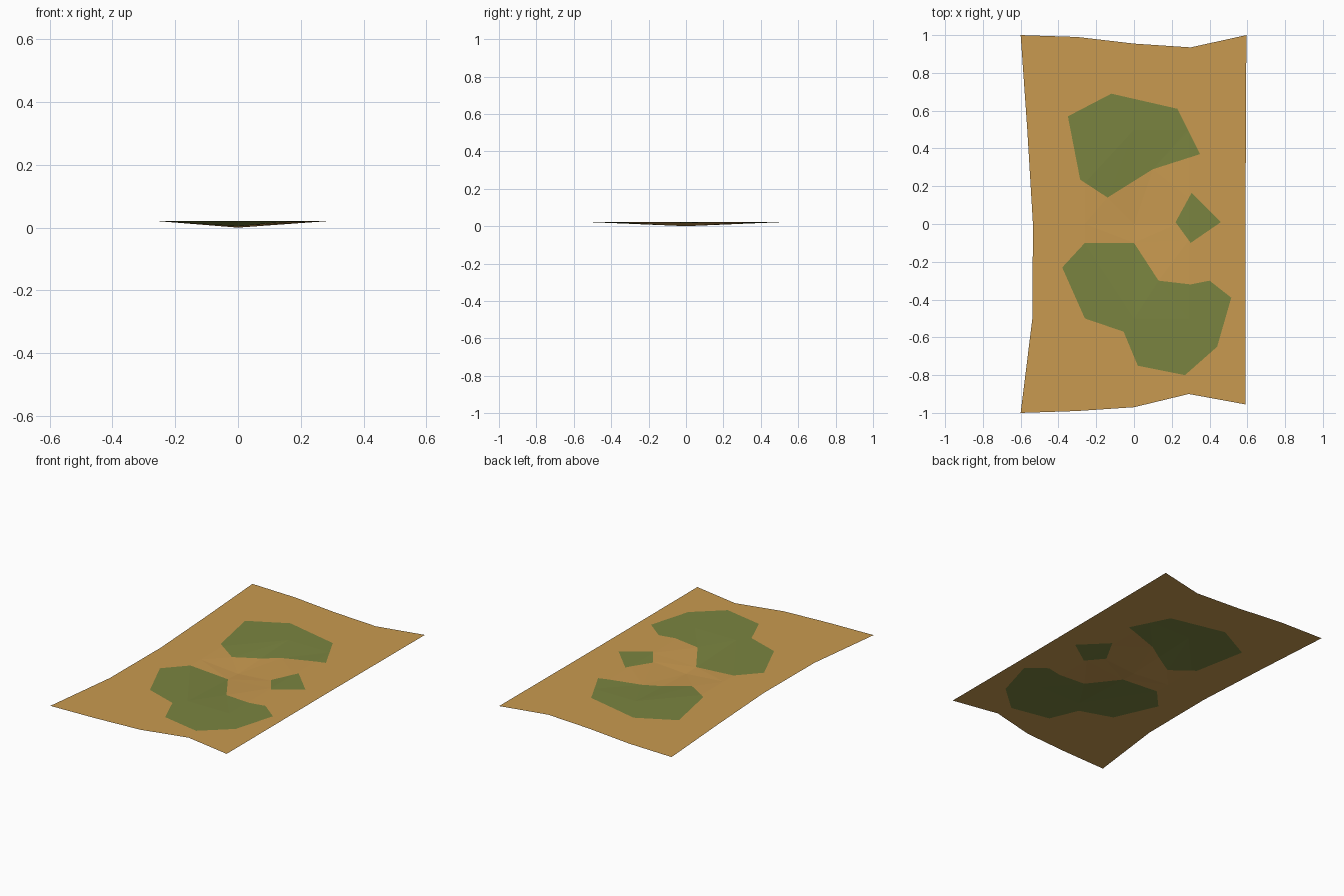
import bpy
from mathutils import Vector
from mathutils.geometry import delaunay_2d_cdt

if "Cube" in bpy.data.objects:
    bpy.data.objects.remove(bpy.data.objects["Cube"])


def material(name, rgb):
    m = bpy.data.materials.new(name)
    m.diffuse_color = (*rgb, 1)
    m.use_nodes = True
    m.node_tree.nodes["Principled BSDF"].inputs["Base Color"].default_value = m.diffuse_color
    return m


# Worn sheet outline, and painted land patches
outline = [(-0.6, -1), (-0.3, -0.99), (0, -0.97), (0.29, -0.9), (0.59, -0.955),
           (0.59, 0), (0.595, 1), (0.3, 0.935), (0, 0.955), (-0.3, 0.99),
           (-0.6, 1), (-0.565, 0.5), (-0.535, 0), (-0.538, -0.5)]
patches = [
    [(-0.35, 0.57), (-0.12, 0.69), (0.23, 0.61), (0.35, 0.37), (0.1, 0.29),
     (-0.14, 0.14), (-0.285, 0.235)],
    [(0.305, 0.165), (0.46, 0.01), (0.3, -0.1), (0.22, 0.01)],
    [(-0.26, -0.1), (0, -0.1), (0.13, -0.3), (0.3, -0.32), (0.4, -0.3),
     (0.515, -0.39), (0.44, -0.65), (0.27, -0.8), (0.02, -0.75),
     (-0.055, -0.57), (-0.26, -0.5), (-0.38, -0.23)],
]
# Crease lines around the sagging middle
creases = [[(x, -0.5), (x, 0), (x, 0.5)] for x in (-0.26, 0, 0.29)]
creases += [[(-0.26, y), (0, y), (0.29, y)] for y in (-0.5, 0, 0.5)]


def height(x, y):
    sag = max(0, 1 - abs(x) / (0.26 if x < 0 else 0.29)) * max(0, 1 - abs(y) / 0.5)
    return 0.021 * (1 - sag)


def inside(x, y, poly):
    hit = False
    for (x1, y1), (x2, y2) in zip(poly, poly[1:] + poly[:1]):
        if (y1 > y) != (y2 > y) and x < x1 + (y - y1) / (y2 - y1) * (x2 - x1):
            hit = not hit
    return hit


# Cut outline, patches and creases into one triangulated sheet
points, edges = [], []
for line, closed in [(p, True) for p in [outline] + patches] + [(c, False) for c in creases]:
    start, n = len(points), len(line)
    points += [Vector(p) for p in line]
    edges += [(start + i, start + (i + 1) % n) for i in range(n if closed else n - 1)]
verts, _, faces, *_ = delaunay_2d_cdt(points, edges, [], 0, 1e-5)


def centre(f):
    c = sum((verts[i] for i in f), Vector((0, 0))) / len(f)
    return c.x, c.y


faces = [f for f in faces if inside(*centre(f), outline)]
mesh = bpy.data.meshes.new("map_sheet")
mesh.from_pydata([(v.x, v.y, height(v.x, v.y)) for v in verts], [], faces)
mesh.materials.append(material("tan paper", (0.584, 0.323, 0.08)))
mesh.materials.append(material("olive green", (0.195, 0.231, 0.051)))
for poly, f in zip(mesh.polygons, faces):
    poly.material_index = int(any(inside(*centre(f), p) for p in patches))
    if poly.normal.z < 0:
        poly.flip()
mesh.update()
bpy.context.collection.objects.link(bpy.data.objects.new("map_sheet", mesh))
